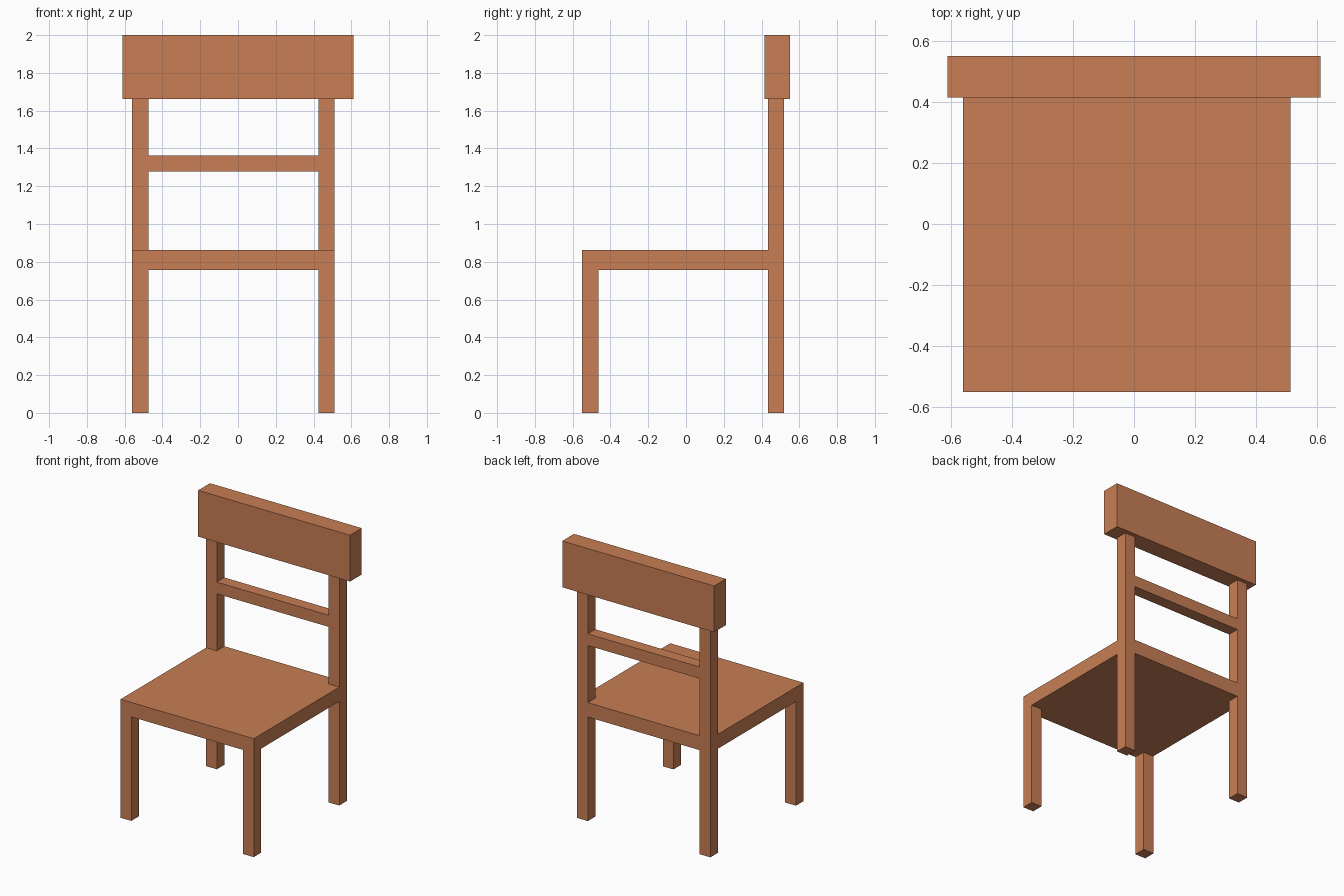
import bpy
import bmesh

if "Cube" in bpy.data.objects:
    bpy.data.objects.remove(bpy.data.objects["Cube"])

wood = bpy.data.materials.new("wood")
wood.diffuse_color = (0.58, 0.21, 0.09, 1)
wood.use_nodes = True
wood.node_tree.nodes["Principled BSDF"].inputs["Base Color"].default_value = wood.diffuse_color


def prism(name, outline, z0, z1):
    """Extrude a counter-clockwise xy outline from z0 up to z1."""
    bm = bmesh.new()
    base = bm.faces.new([bm.verts.new((x, y, z0)) for x, y in outline])
    top = bmesh.ops.extrude_face_region(bm, geom=[base], use_keep_orig=True)
    verts = [g for g in top["geom"] if isinstance(g, bmesh.types.BMVert)]
    bmesh.ops.translate(bm, verts=verts, vec=(0, 0, z1 - z0))
    bmesh.ops.recalc_face_normals(bm, faces=bm.faces)
    mesh = bpy.data.meshes.new(name)
    bm.to_mesh(mesh)
    bm.free()
    mesh.materials.append(wood)
    obj = bpy.data.objects.new(name, mesh)
    bpy.context.collection.objects.link(obj)
    return obj


def box(name, x0, x1, y0, y1, z0, z1):
    return prism(name, [(x0, y0), (x1, y0), (x1, y1), (x0, y1)], z0, z1)


# Outer and inner faces of the legs
XL, XLI, XRI, XR = -0.56, -0.474, 0.426, 0.512
YF, YFI, YBI, YB = -0.55, -0.464, 0.433, 0.52
SEAT_Z0, SEAT_Z1, RAIL_Z = 0.757, 0.862, 1.663

# Seat, notched at the rear corners around the back posts
prism("seat", [(XL, YF), (XR, YF), (XR, YBI), (XRI, YBI),
               (XRI, YB), (XLI, YB), (XLI, YBI), (XL, YBI)], SEAT_Z0, SEAT_Z1)

# Front legs stop under the seat; back legs rise to the top rail
for side, x0, x1 in (("left", XL, XLI), ("right", XRI, XR)):
    box(f"front_leg_{side}", x0, x1, YF, YFI, 0, SEAT_Z0)
    box(f"back_leg_{side}", x0, x1, YBI, YB, 0, RAIL_Z)

# Backrest: thin cross rail between the posts and thick top rail
box("cross_rail", XLI, XRI, YBI, YB, 1.277, 1.362)
box("top_rail", -0.611, 0.611, 0.415, 0.55, RAIL_Z, 2.0)
